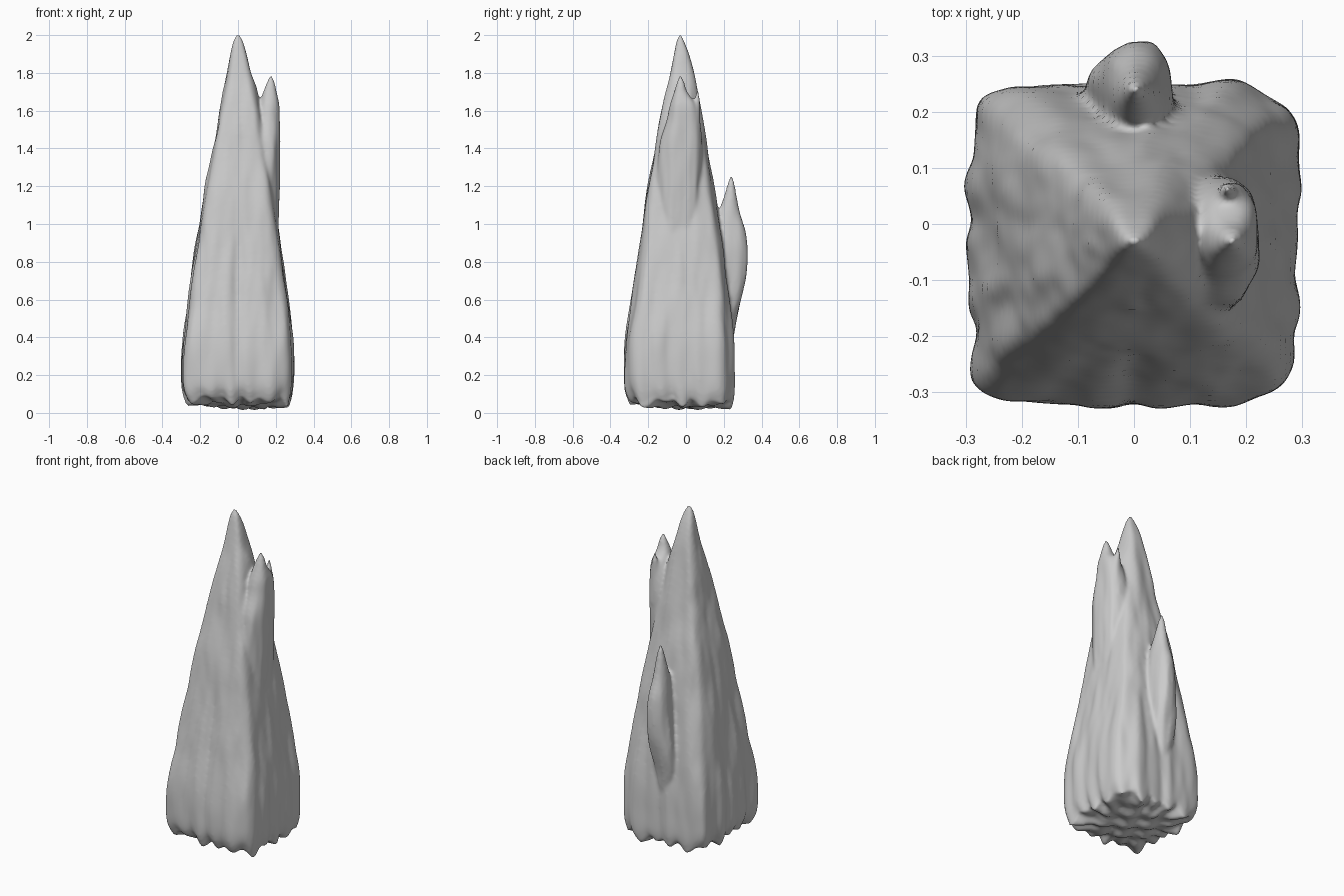
import bpy, bmesh, math
from mathutils import Vector, noise

if "Cube" in bpy.data.objects:
    bpy.data.objects.remove(bpy.data.objects["Cube"])

# Sections: z, x min, x max, y min, y max
BODY = [(0.06, -.262, .268, -.293, .235), (0.12, -.287, .285, -.317, .247), (0.22, -.294, .292, -.323, .25),
        (0.4, -.287, .287, -.315, .248), (0.6, -.263, .263, -.285, .228), (0.8, -.234, .234, -.258, .203),
        (1.0, -.203, .207, -.23, .175), (1.2, -.174, .18, -.202, .145), (1.4, -.134, .15, -.166, .112),
        (1.5, -.112, .132, -.15, .094), (1.6, -.1, .115, -.132, .075), (1.72, -.08, .09, -.106, .056),
        (1.8, -.06, .063, -.088, .042), (1.9, -.041, .042, -.065, .014), (1.97, -.024, .024, -.049, -.011),
        (2.003, -.008, .008, -.036, -.024)]
SIDE = [(0.5, .1, .2, -.1, .05), (0.75, .08, .212, -.14, .06), (0.92, .06, .213, -.16, .075), (1.1, .06, .215, -.165, .085),
        (1.4, .06, .222, -.14, .085), (1.55, .08, .222, -.1, .07), (1.63, .105, .221, -.085, .05),
        (1.7, .132, .205, -.065, .005), (1.75, .152, .194, -.048, -.01), (1.783, .167, .181, -.037, -.023)]
NUB = [(1.4, .12, .205, -.02, .085), (1.58, .14, .2, .02, .078), (1.66, .15, .184, .044, .075), (1.708, .16, .173, .055, .069)]
BACK = [(0.28, -.04, .01, .15, .23), (0.4, -.07, .035, .13, .25), (0.5, -.09, .05, .13, .268), (0.6, -.088, .06, .12, .296),
        (0.72, -.072, .067, .12, .322), (0.85, -.058, .066, .12, .33), (0.95, -.05, .058, .14, .316),
        (1.05, -.04, .048, .165, .288), (1.15, -.027, .033, .202, .27), (1.22, -.015, .02, .222, .257),
        (1.255, -.005, .009, .234, .246)]
N = 128


def smooth_sections(keys, step=0.02):
    """Hermite interpolation of sections along z."""
    def slope(i, c):
        a, b = keys[max(i - 1, 0)], keys[min(i + 1, len(keys) - 1)]
        return (b[c] - a[c]) / (b[0] - a[0])
    out = []
    for i in range(len(keys) - 1):
        a, b = keys[i], keys[i + 1]
        h = b[0] - a[0]
        n = max(1, round(h / step))
        for k in range(n):
            t = k / n
            row = [a[0] + t * h]
            for c in range(1, 5):
                row.append((2*t**3 - 3*t**2 + 1) * a[c] + (t**3 - 2*t*t + t) * h * slope(i, c)
                           + (3*t*t - 2*t**3) * b[c] + (t**3 - t*t) * h * slope(i + 1, c))
            out.append(row)
    return out + [list(keys[-1])]


def flutes(a, z, seed):
    """Vertical grooves near the foot, fading out with height."""
    fade = max(0.3, 1 - z / 1.8)
    return fade * (0.5 * math.sin(18 * a + seed + 1.3 * math.sin(2.1 * z + seed))
                   + 0.45 * math.sin(11 * a + 2 * seed + 1.6 * math.sin(1.7 * z)))


def loft(bm, keys, p0, p1, amp, seed, ragged=False):
    """Closed loft of rounded-square rings; ragged gives a scalloped underside."""
    rows = smooth_sections(keys)
    z0, z1 = rows[0][0], rows[-1][0]
    specs = [(r, 1.0) for r in rows]
    if ragged:
        specs = [(rows[0], s) for s in (.05, .15, .25, .33, .41, .49, .57, .65, .73, .8, .87, .94)] + specs
    rings = []
    for (z, xa, xb, ya, yb), s in specs:
        t = (z - z0) / (z1 - z0)
        p = p0 + (p1 - p0) * t
        ring = []
        for i in range(N):
            a = 2 * math.pi * i / N
            c, d = math.cos(a), math.sin(a)
            r = s * (abs(c)**p + abs(d)**p) ** (-1 / p) * (1 + amp * s * flutes(a, z, seed))
            x = (xa + xb) / 2 + r * c * (xb - xa) / 2
            y = (ya + yb) / 2 + r * d * (yb - ya) / 2
            zz = z
            if z > z0:
                # stretched lumps that run up the rock
                size = min(0.014, 0.09 * (xb - xa))
                lump = noise.noise(Vector((x * 13, y * 13, z * 2.2 + seed)))
                lump += 0.3 * noise.noise(Vector((x * 30, y * 30, z * 5 + seed)))
                x += c * size * lump
                y += d * size * lump
            if ragged and z < 0.3:
                # teeth along the lower rim, lumps below, foot lowest at back right
                w = (1 - z / 0.3) ** 1.5
                tooth = math.sin(18 * a + seed) + 0.7 * math.sin(11 * a + 2) + 0.4 * math.sin(7 * a)
                zz -= w * (s**3 * 0.024 * tooth + 0.04 * (x + y))
                if s < 1:
                    zz -= 0.03 * (1 - s * s)
                    zz += 0.018 * (1 - s**4) * math.sin(36 * x + 1 + 9 * y) * math.sin(34 * y - 8 * x)
            ring.append(bm.verts.new((x, y, max(zz, 0.0))))
        rings.append(ring)
    for lo, hi in zip(rings, rings[1:]):
        for i in range(N):
            j = (i + 1) % N
            bm.faces.new((lo[i], lo[j], hi[j], hi[i]))
    bm.faces.new(rings[0][::-1])
    bm.faces.new(rings[-1])


# Main spire with its side, nub and back splinters
bm = bmesh.new()
loft(bm, BODY, 7, 3, 0.03, 0.6, ragged=True)
loft(bm, SIDE, 2.6, 2.2, 0.03, 2.0)
loft(bm, NUB, 2, 2, 0.03, 1.0)
loft(bm, BACK, 2.2, 2, 0.03, 3.1)
mesh = bpy.data.meshes.new("rock_spire")
bm.to_mesh(mesh)
bm.free()
rock = bpy.data.objects.new("rock_spire", mesh)
bpy.context.collection.objects.link(rock)

# Fuse the pieces into one weathered surface
fuse = rock.modifiers.new("fuse", 'REMESH')
fuse.mode = 'VOXEL'
fuse.voxel_size = 0.009
fuse.use_smooth_shade = True
soften = rock.modifiers.new("soften", 'SMOOTH')
soften.factor = 0.5
soften.iterations = 8
